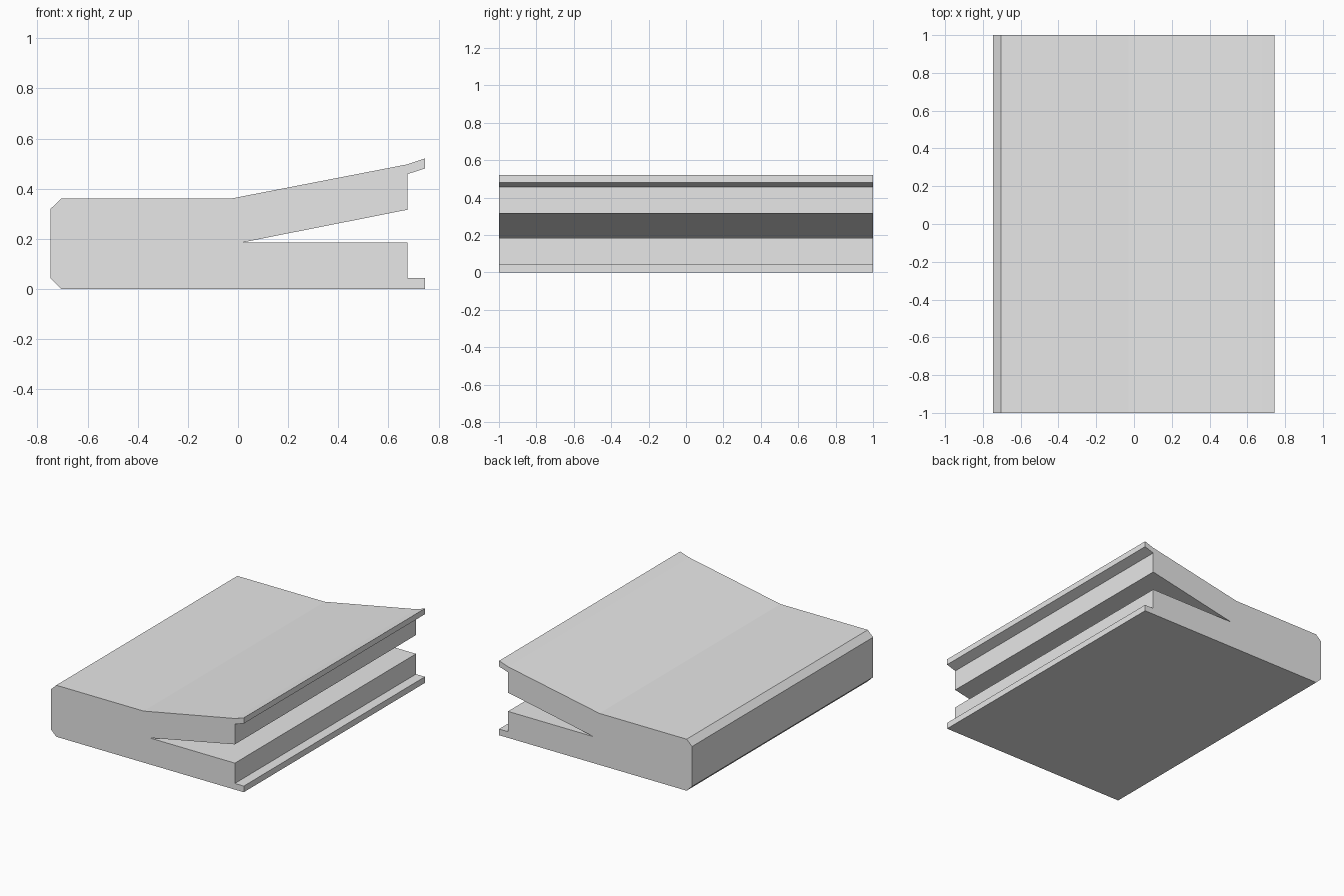
import bpy
import bmesh

cube = bpy.data.objects.get("Cube")
if cube:
    bpy.data.objects.remove(cube, do_unlink=True)

# Single grey material
grey = bpy.data.materials.new("light grey")
grey.use_nodes = True
colour = (0.8, 0.8, 0.8, 1)
grey.diffuse_color = colour
grey.node_tree.nodes["Principled BSDF"].inputs["Base Color"].default_value = colour

# Side outline (x, z): closed block with chamfered spine and a split, lipped mouth
outline = [
    (-0.705, 0), (0.745, 0), (0.745, 0.043), (0.676, 0.043),   # base and lower lip
    (0.676, 0.185), (0.015, 0.185), (0.676, 0.316),            # wedge-shaped gap
    (0.676, 0.458), (0.745, 0.48), (0.745, 0.52),              # upper lip
    (0.676, 0.497), (-0.03, 0.36),                             # raised cover
    (-0.705, 0.36), (-0.747, 0.32), (-0.747, 0.041),           # chamfered spine
]


def extrude_profile(name, points, half_depth, material):
    """Extrude an x-z outline along y, centred on y = 0."""
    bm = bmesh.new()
    face = bm.faces.new([bm.verts.new((x, -half_depth, z)) for x, z in points])
    result = bmesh.ops.extrude_face_region(bm, geom=[face])
    moved = [v for v in result["geom"] if isinstance(v, bmesh.types.BMVert)]
    bmesh.ops.translate(bm, verts=moved, vec=(0, 2 * half_depth, 0))
    bmesh.ops.recalc_face_normals(bm, faces=bm.faces)
    mesh = bpy.data.meshes.new(name)
    bm.to_mesh(mesh)
    bm.free()
    mesh.materials.append(material)
    obj = bpy.data.objects.new(name, mesh)
    bpy.context.collection.objects.link(obj)
    return obj


extrude_profile("split_block", outline, 1, grey)
